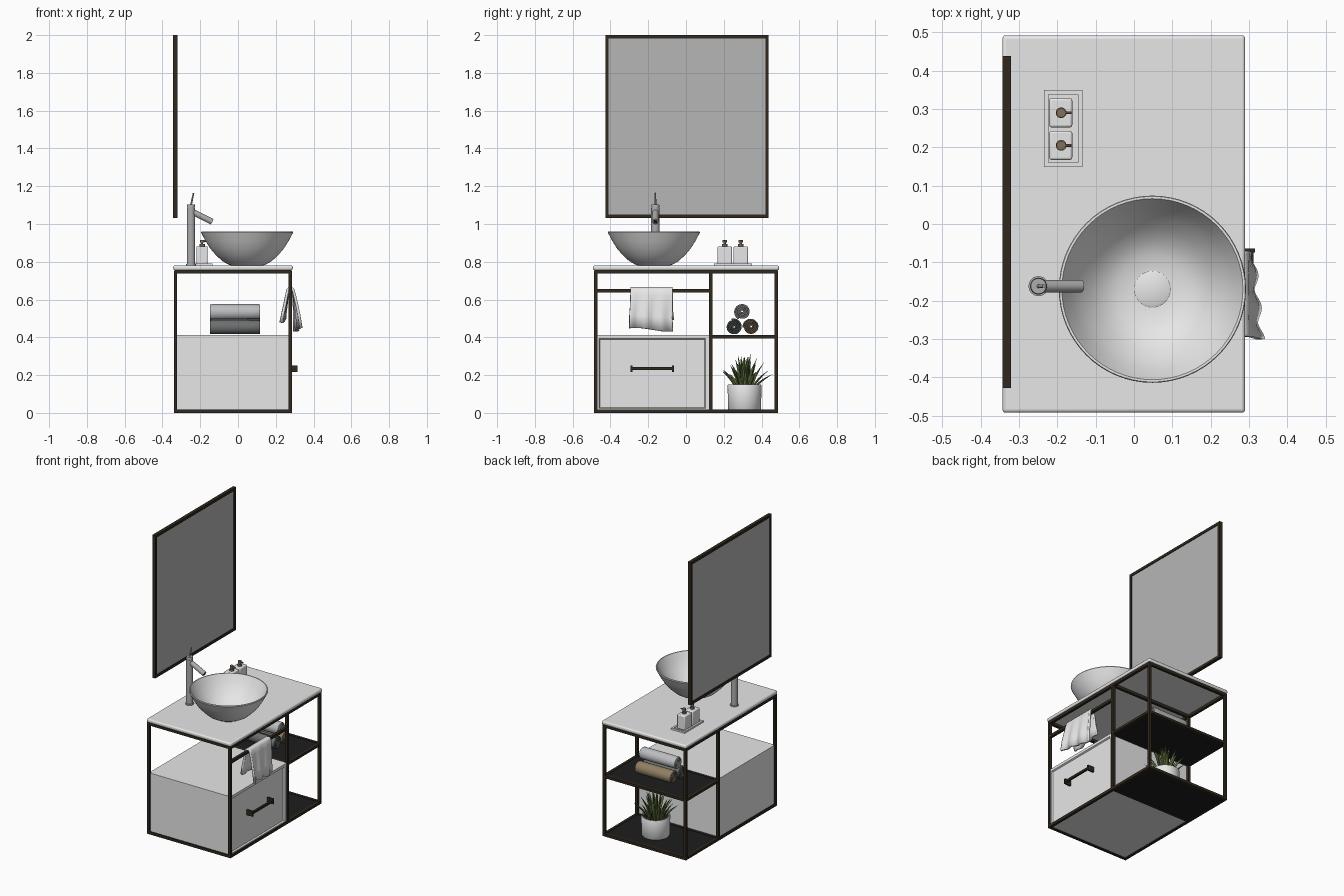
import bpy, bmesh, math, random
from mathutils import Vector, Matrix

if "Cube" in bpy.data.objects:
    bpy.data.objects.remove(bpy.data.objects["Cube"])
random.seed(4)

def mat(name, r, g, b):
    m = bpy.data.materials.new(name)
    m.diffuse_color = (r, g, b, 1)
    m.use_nodes = True
    m.node_tree.nodes["Principled BSDF"].inputs["Base Color"].default_value = m.diffuse_color
    return m

WHITE = mat("white", 0.8, 0.8, 0.8)
FRAME = mat("dark bronze", 0.03, 0.022, 0.013)
BLACK = mat("black", 0.012, 0.012, 0.012)
GLASS = mat("mirror grey", 0.47, 0.47, 0.47)
CHROME = mat("steel", 0.42, 0.42, 0.42)
SLATE = mat("slate grey", 0.15, 0.16, 0.16)
BEIGE = mat("beige", 0.28, 0.21, 0.13)
LIGHT = mat("light grey", 0.5, 0.51, 0.52)
GREEN = mat("leaf green", 0.12, 0.17, 0.05)
BRONZE = mat("pump bronze", 0.22, 0.16, 0.11)

def finish(bm, name, m, smooth=None, bevel=0, segs=3):
    bmesh.ops.recalc_face_normals(bm, faces=bm.faces)
    me = bpy.data.meshes.new(name)
    bm.to_mesh(me)
    bm.free()
    me.materials.append(m)
    ob = bpy.data.objects.new(name, me)
    bpy.context.collection.objects.link(ob)
    if bevel:
        b = ob.modifiers.new("bevel", "BEVEL")
        b.width, b.segments = bevel, segs
    if smooth:
        bpy.ops.object.select_all(action="DESELECT")
        bpy.context.view_layer.objects.active = ob
        ob.select_set(True)
        bpy.ops.object.shade_smooth_by_angle(angle=math.radians(smooth))
    return ob

def add_box(bm, lo, hi):
    lo, hi = Vector(lo), Vector(hi)
    bmesh.ops.create_cube(bm, size=1, matrix=Matrix.Translation((lo + hi) / 2) @ Matrix.Diagonal((*(hi - lo), 1)))

def boxes(name, m, parts, **kw):
    bm = bmesh.new()
    for lo, hi in parts:
        add_box(bm, lo, hi)
    return finish(bm, name, m, **kw)

def add_rod(bm, a, b, r1, r2=None, n=24):
    a, b = Vector(a), Vector(b)
    rot = (b - a).to_track_quat("Z", "Y").to_matrix().to_4x4()
    bmesh.ops.create_cone(bm, cap_ends=True, segments=n, radius1=r1, radius2=r1 if r2 is None else r2,
                          depth=(b - a).length, matrix=Matrix.Translation((a + b) / 2) @ rot)

def rods(name, m, parts, **kw):
    bm = bmesh.new()
    for p in parts:
        add_rod(bm, *p)
    return finish(bm, name, m, smooth=35, **kw)

def lathe(name, m, prof, cx, cy, n=64):
    bm = bmesh.new()
    vs = [bm.verts.new((cx + r, cy, z)) for r, z in prof]
    es = [bm.edges.new(p) for p in zip(vs, vs[1:])]
    bmesh.ops.spin(bm, geom=vs + es, cent=(cx, cy, 0), axis=(0, 0, 1), angle=2 * math.pi, steps=n)
    bmesh.ops.remove_doubles(bm, verts=bm.verts, dist=1e-5)
    return finish(bm, name, m, smooth=40)

# metal frame: posts, long rails and cross rails
X0, X1, Y0, Y1, YM, T, H = -0.34, 0.285, -0.487, 0.487, 0.13, 0.018, 0.755
bars = []
for y in (Y0, YM - T / 2, Y1 - T):
    for x in (X0, X1 - T):
        bars.append(((x, y, 0), (x + T, y + T, H)))
    for z in (0, H - T):
        bars.append(((X0 + T, y, z), (X1 - T, y + T, z + T)))
for x in (X0, X1 - T):
    for z in (0, H - T):
        bars.append(((x, Y0 + T, z), (x + T, YM - T / 2, z + T)))
        bars.append(((x, YM + T / 2, z), (x + T, Y1 - T, z + T)))
    bars.append(((x, YM + T / 2, 0.395), (x + T, Y1 - T, 0.412)))
for y in (YM - T / 2, Y1 - T):
    bars.append(((X0 + T, y, 0.395), (X1 - T, y + T, 0.412)))
boxes("metal_frame", FRAME, bars)
boxes("towel_rail", FRAME, [((X1 - T, Y0 + T, 0.637), (X1, YM - T / 2, 0.655))])
for nm, z in (("bottom_shelf", 0.004), ("middle_shelf", 0.398)):
    boxes(nm, BLACK, [((X0 + T, YM + T / 2, z), (X1 - T, Y1 - T, z + 0.011))])

# countertop
boxes("countertop", WHITE, [((-0.343, -0.492, H), (0.29, 0.492, 0.78))], smooth=40, bevel=0.009)

# drawer box with recessed front panel
bm = bmesh.new()
add_box(bm, (X0 + 0.008, Y0 + 0.008, 0.006), (X1 - 0.006, YM - 0.008, 0.412))
front = [f for f in bm.faces if f.normal.x > 0.9]
bmesh.ops.inset_region(bm, faces=front, thickness=0.026)
bmesh.ops.inset_region(bm, faces=front, thickness=0.007, depth=-0.009)
finish(bm, "drawer", WHITE)
boxes("drawer_handle", FRAME, [((0.298, -0.29, 0.228), (0.312, -0.068, 0.242)),
      ((0.265, -0.294, 0.216), (0.316, -0.284, 0.252)), ((0.265, -0.074, 0.216), (0.316, -0.064, 0.252))])

# mirror
MY0, MY1, MZ0, MZ1 = -0.427, 0.438, 1.033, 2.0
boxes("mirror_frame", FRAME, [((-0.343, y, MZ0), (-0.321, y + T, MZ1)) for y in (MY0, MY1 - T)] +
      [((-0.343, MY0 + T, z), (-0.321, MY1 - T, z + T)) for z in (MZ0, MZ1 - T)])
boxes("mirror_glass", GLASS, [((-0.338, MY0 + T, MZ0 + T), (-0.326, MY1 - T, MZ1 - T))])

# vessel basin: outer and inner wall in one profile
outer = [(0, 0.781), (0.085, 0.781), (0.1, 0.786), (0.13, 0.803), (0.165, 0.835), (0.195, 0.87), (0.22, 0.91), (0.244, 0.955)]
inner = [(0.242, 0.96), (0.236, 0.96), (0.212, 0.912), (0.187, 0.876), (0.157, 0.842), (0.124, 0.814), (0.09, 0.799), (0.05, 0.792), (0, 0.791)]
lathe("basin", WHITE, outer + inner, 0.048, -0.17)
lathe("basin_drain", WHITE, [(0, 0.8), (0.042, 0.799), (0.048, 0.796), (0.048, 0.79)], 0.048, -0.17, 32)

# faucet
FX, FY = -0.249, -0.162
rods("faucet", CHROME, [((FX, FY, 0.78), (FX, FY, 1.085), 0.022, 0.022, 32), ((FX, FY, 0.78), (FX, FY, 0.788), 0.026),
     ((FX, FY, 1.088), (FX, FY, 1.103), 0.022, 0.02, 32), ((FX, FY, 1.08), (FX, FY, 1.09), 0.019),
     ((FX, FY, 1.068), (-0.137, FY, 1.012), 0.016)])
rods("faucet_lever", CHROME, [((FX, FY, 1.1), (FX + 0.014, FY, 1.165), 0.005, 0.004, 12)])
rods("faucet_outlet", BLACK, [((-0.139, FY, 1.013), (-0.1355, FY, 1.0113), 0.011)])

# soap tray and two pump bottles
boxes("soap_tray", WHITE, [((-0.235, 0.148, 0.78), (-0.134, 0.35, 0.786))] +
      [((x, 0.148, 0.786), (x + 0.012, 0.35, 0.791)) for x in (-0.235, -0.146)] +
      [((-0.223, y, 0.786), (-0.146, y + 0.012, 0.791)) for y in (0.148, 0.338)])
for i, y in enumerate((0.205, 0.29)):
    boxes(f"soap_bottle_{i + 1}", WHITE, [((-0.221, y - 0.038, 0.786), (-0.161, y + 0.038, 0.882))], smooth=40, bevel=0.006)
    rods(f"soap_pump_{i + 1}", BRONZE, [((-0.19, y, 0.88), (-0.19, y, 0.893), 0.014), ((-0.19, y, 0.89), (-0.19, y, 0.903), 0.006),
         ((-0.19, y, 0.902), (-0.19, y, 0.915), 0.012), ((-0.19, y, 0.909), (-0.163, y, 0.908), 0.004, 0.004, 10)])

# rolled towels: spiral strip with thickness, extruded along x
def roll(name, m, cy, cz, start):
    bm = bmesh.new()
    N, turns, th = 120, 4.2, 0.0082
    xs = [-0.147, -0.141, -0.07, 0.0, 0.07, 0.111, 0.117]
    rings = []
    for k, x in enumerate(xs):
        slim = 0.002 if k in (0, len(xs) - 1) else 0
        row = []
        for side in (1, -1):
            for i in (range(N + 1) if side == 1 else range(N, -1, -1)):
                t = i / N
                a = start + t * turns * 2 * math.pi
                r = 0.004 + 0.036 * t + 0.0005 * math.sin(3 * a + k) + side * (th / 2 - slim)
                row.append(bm.verts.new((x, cy + r * math.cos(a), cz + r * math.sin(a))))
        rings.append(row)
    L = len(rings[0])
    for A, B in zip(rings, rings[1:]):
        for i in range(L):
            bm.faces.new((A[i], A[(i + 1) % L], B[(i + 1) % L], B[i]))
    for R in (rings[0], rings[-1]):
        for i in range(N):
            bm.faces.new((R[i], R[i + 1], R[L - 2 - i], R[L - 1 - i]))
    finish(bm, name, m, smooth=50)

roll("rolled_towel_dark", SLATE, 0.253, 0.456, 0.6)
roll("rolled_towel_beige", BEIGE, 0.343, 0.456, 2.0)
roll("rolled_towel_light", LIGHT, 0.298, 0.535, 3.0)

# hanging towel: folded sheet draped over the rail with soft waves
bm = bmesh.new()
drape = [(0.236, 0.485), (0.243, 0.53), (0.252, 0.58), (0.259, 0.625), (0.263, 0.65), (0.27, 0.659),
         (0.284, 0.659), (0.292, 0.65), (0.297, 0.62), (0.304, 0.57), (0.311, 0.51), (0.316, 0.44)]
rows = []
for j in range(41):
    v = j / 40
    row = []
    for i, (x, z) in enumerate(drape):
        drop = (0.66 - z) / 0.22
        out = 1 if i > 5 else -1
        x += drop * (0.007 * math.sin(v * 17 + i * 0.15) + out * 0.012 * (1 - 2 * v))
        z += drop * 0.01 * math.sin(v * 4 + 1) * out
        y = -0.297 + 0.23 * v + 0.006 * drop * math.sin(i * 0.9 + 2) + (1 - drop) * 0.008 * (0.5 - v)
        row.append(bm.verts.new((x, y, z)))
    rows.append(row)
for A, B in zip(rows, rows[1:]):
    for i in range(len(drape) - 1):
        bm.faces.new((A[i], A[i + 1], B[i + 1], B[i]))
towel = finish(bm, "hanging_towel", WHITE, smooth=60)
sol = towel.modifiers.new("thickness", "SOLIDIFY")
sol.thickness, sol.offset = 0.014, 0

# plant pot, soil and leaves
PX, PY = 0.01, 0.31
lathe("plant_pot", WHITE, [(0, 0.016), (0.084, 0.016), (0.087, 0.02), (0.09, 0.145), (0.088, 0.149), (0.082, 0.149), (0.08, 0.13)], PX, PY, 48)
lathe("soil", FRAME, [(0, 0.135), (0.081, 0.135)], PX, PY, 48)
bm = bmesh.new()
for k in range(34):
    f = k / 33
    a = k * 2.39996
    radial = Vector((math.cos(a), math.sin(a), 0))
    side = Vector((-math.sin(a), math.cos(a), 0))
    base = Vector((PX, PY, 0.13)) + radial * (0.008 + 0.05 * f)
    reach = 0.01 + 0.075 * f + random.uniform(-0.01, 0.015)
    height = 0.19 - 0.085 * f + random.uniform(-0.025, 0.01)
    prev = None
    for s in range(7):
        t = s / 6
        c = base + radial * reach * t ** 1.4 + Vector((0, 0, height * (t - 0.12 * f * t * t)))
        w = 0.0125 * (1 - t ** 2.2) * (0.8 + 0.4 * t) + 0.0004
        up = (radial * -height + Vector((0, 0, reach))).normalized()
        ring = [bm.verts.new(p) for p in (c + side * w + up * w * 0.3, c + up * w * 0.1, c - side * w + up * w * 0.3, c - up * w * 0.5)]
        if prev:
            for i in range(4):
                bm.faces.new((prev[i], prev[(i + 1) % 4], ring[(i + 1) % 4], ring[i]))
        prev = ring
    bm.faces.new(prev)
finish(bm, "plant_leaves", GREEN, smooth=50)
